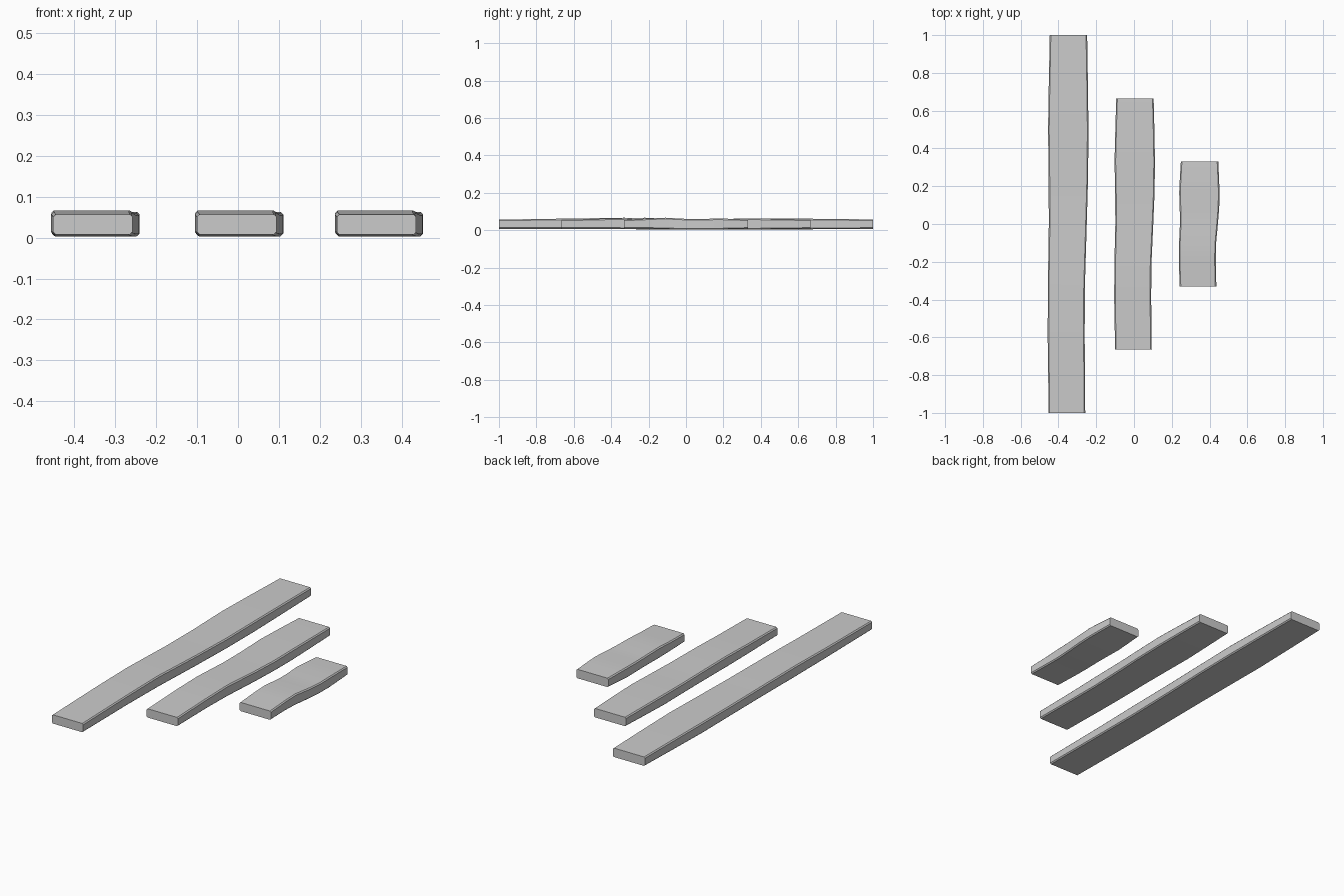
import bpy, bmesh

if "Cube" in bpy.data.objects:
    bpy.data.objects.remove(bpy.data.objects["Cube"])

# stations along the plank: t, left, right, bottom, top (x relative to plank centre)
STATIONS = [
    (-1.00, -0.102, 0.092, 0.008, 0.057),
    (-0.60, -0.107, 0.089, 0.008, 0.063),
    (-0.33, -0.106, 0.090, 0.006, 0.067),
    (0.00, -0.101, 0.100, 0.003, 0.061),
    (0.25, -0.102, 0.107, 0.003, 0.060),
    (0.50, -0.105, 0.109, 0.004, 0.063),
    (0.75, -0.101, 0.106, 0.006, 0.061),
    (1.00, -0.096, 0.102, 0.008, 0.058),
]
CHAMFER = 0.006


def plank(name, cx, half_length):
    bm = bmesh.new()
    c = CHAMFER
    rings = []
    for t, l, r, b, h in STATIONS:
        # rectangle with chamfered long edges
        outline = [(l + c, b), (r - c, b), (r, b + c), (r, h - c),
                   (r - c, h), (l + c, h), (l, h - c), (l, b + c)]
        rings.append([bm.verts.new((cx + x, t * half_length, z)) for x, z in outline])
    for a, b in zip(rings, rings[1:]):
        for i in range(8):
            j = (i + 1) % 8
            bm.faces.new((a[i], a[j], b[j], b[i]))
    bm.faces.new(rings[0])
    bm.faces.new(rings[-1])
    bmesh.ops.recalc_face_normals(bm, faces=bm.faces)
    mesh = bpy.data.meshes.new(name)
    bm.to_mesh(mesh)
    bm.free()
    ob = bpy.data.objects.new(name, mesh)
    bpy.context.collection.objects.link(ob)
    # smooth along the length, crisp at chamfers and ends
    bpy.ops.object.select_all(action='DESELECT')
    ob.select_set(True)
    bpy.context.view_layer.objects.active = ob
    bpy.ops.object.shade_smooth_by_angle(angle=0.52)


# three planks of decreasing length
plank("long_plank", -0.35, 1.0)
plank("medium_plank", 0.002, 0.665)
plank("short_plank", 0.344, 0.332)
